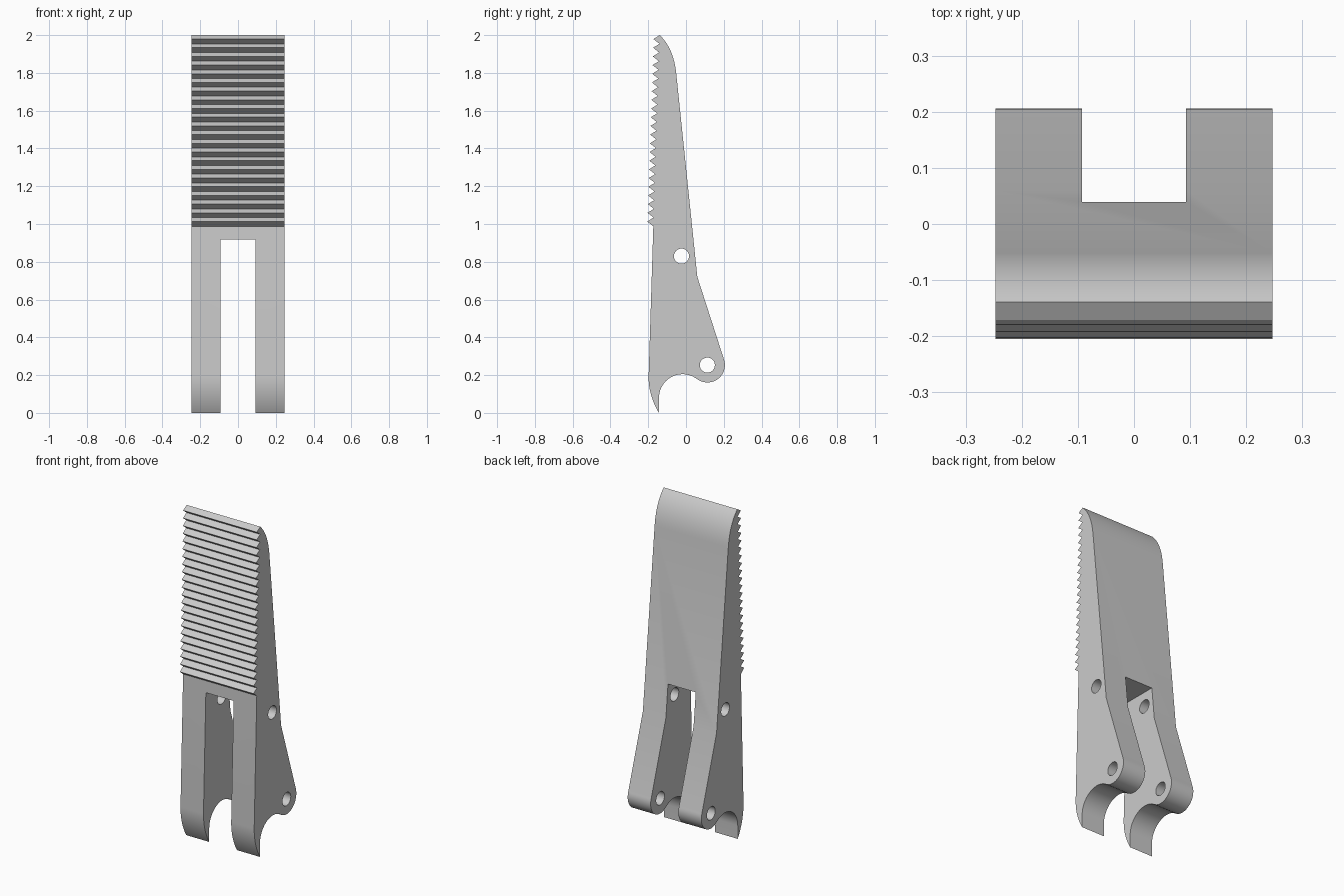
import bpy
import bmesh
from math import cos, sin, pi, radians
from mathutils import Vector

cube = bpy.data.objects.get("Cube")
if cube:
    bpy.data.objects.remove(cube, do_unlink=True)

HALF_WIDTH = 0.247
SLOT_HALF = 0.093
TEETH = 22

grey = bpy.data.materials.new("plain_grey")
grey.use_nodes = True
grey.diffuse_color = (0.6, 0.6, 0.6, 1)
grey.node_tree.nodes["Principled BSDF"].inputs["Base Color"].default_value = (0.6, 0.6, 0.6, 1)


def arc(centre, radius, start, end, steps):
    """Points (y, z) along a circle, angles in degrees."""
    angles = [radians(start + (end - start) * i / steps) for i in range(steps + 1)]
    return [Vector((centre[0] + radius * cos(a), centre[1] + radius * sin(a))) for a in angles]


def bend(a, b, c, steps=12):
    """Quadratic curve from a to c, pulled towards b."""
    a, b, c = Vector(a), Vector(b), Vector(c)
    return [a.lerp(b, i / steps).lerp(b.lerp(c, i / steps), i / steps) for i in range(steps + 1)]


def extrude_profile(name, points, half_width):
    """Solid made by sweeping a (y, z) outline across x."""
    bm = bmesh.new()
    face = bm.faces.new([bm.verts.new((-half_width, p[0], p[1])) for p in points])
    swept = bmesh.ops.extrude_face_region(bm, geom=[face])
    moved = [v for v in swept["geom"] if isinstance(v, bmesh.types.BMVert)]
    bmesh.ops.translate(bm, verts=moved, vec=(2 * half_width, 0, 0))
    bmesh.ops.recalc_face_normals(bm, faces=bm.faces)
    mesh = bpy.data.meshes.new(name)
    bm.to_mesh(mesh)
    bm.free()
    mesh.materials.append(grey)
    obj = bpy.data.objects.new(name, mesh)
    bpy.context.collection.objects.link(obj)
    return obj


# Side outline: curved toe, straight front, toothed grip
outline = bend((-0.143, 0), (-0.198, 0.09), (-0.198, 0.19))
grip_low, grip_high = Vector((-0.173, 0.988)), Vector((-0.139, 2.0))
pitch = (grip_high - grip_low) / TEETH
for i in range(TEETH):
    root = grip_low + pitch * i
    outline += [root, root + pitch * 0.55 + Vector((-0.033, 0))]

# Rounded top, tapering back, hinge lug and round recess under the foot
outline += bend(grip_high, (-0.066, 1.93), (-0.052, 1.8))
outline.append(Vector((0.06, 0.72)))
outline += arc((0.114, 0.253), 0.092, 17.5, -127, 20)
outline += arc((-0.018, 0.08), 0.125, 53, 180, 20)

lever = extrude_profile("lever_body", outline, HALF_WIDTH)

# Cutters: slot between the two legs and two pin holes
cutters = [
    extrude_profile("leg_slot", [(-0.5, -0.1), (0.5, -0.1), (0.5, 0.917), (-0.5, 0.917)], SLOT_HALF),
    extrude_profile("upper_pin_hole", arc((-0.024, 0.83), 0.04, 0, 345, 23), 0.4),
    extrude_profile("lower_pin_hole", arc((0.113, 0.253), 0.04, 0, 345, 23), 0.4),
]

bpy.ops.object.select_all(action="DESELECT")
lever.select_set(True)
bpy.context.view_layer.objects.active = lever
for cutter in cutters:
    cutter.hide_render = True
    cut = lever.modifiers.new(cutter.name, "BOOLEAN")
    cut.operation = "DIFFERENCE"
    cut.solver = "EXACT"
    cut.object = cutter
    bpy.ops.object.modifier_apply(modifier=cut.name)
    bpy.data.objects.remove(cutter, do_unlink=True)

bpy.ops.object.shade_smooth_by_angle(angle=pi / 9)
